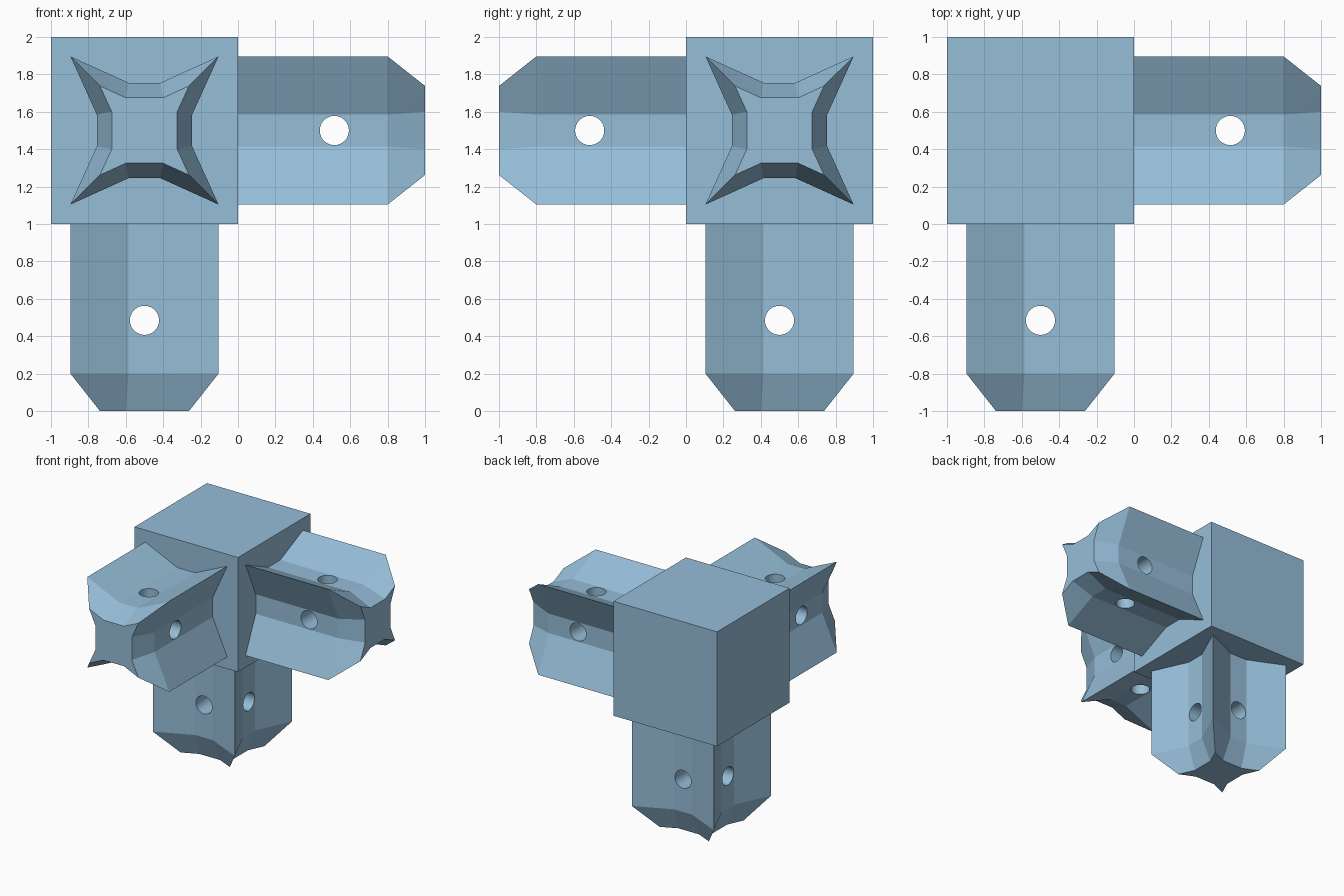
import bpy, bmesh, math
from mathutils import Matrix

if "Cube" in bpy.data.objects:
    bpy.data.objects.remove(bpy.data.objects["Cube"])

mat = bpy.data.materials.new("steel blue")
mat.diffuse_color = (0.305, 0.515, 0.693, 1)
mat.use_nodes = True
mat.node_tree.nodes["Principled BSDF"].inputs["Base Color"].default_value = mat.diffuse_color

STEPS = 5  # subdivisions of the twisted end taper


def star(corner, flat, half):
    """Four-cornered star outline with a flat in the middle of each side."""
    pts = []
    for k in range(4):
        c, s = round(math.cos(k * math.pi / 2)), round(math.sin(k * math.pi / 2))
        for x, y in ((corner, -corner), (flat, -half), (flat, half)):
            pts.append((x * c - y * s, x * s + y * c))
    fine = []
    for i, (x, y) in enumerate(pts):
        u, v = pts[(i + 1) % 12]
        fine += [(x + (u - x) * t / STEPS, y + (v - y) * t / STEPS) for t in range(STEPS)]
    return fine


def finish(name, bm):
    bmesh.ops.recalc_face_normals(bm, faces=bm.faces)
    me = bpy.data.meshes.new(name)
    bm.to_mesh(me)
    bm.free()
    me.materials.append(mat)
    ob = bpy.data.objects.new(name, me)
    bpy.context.collection.objects.link(ob)
    return ob


def prong(name, location, rotation):
    # Star-shaped plug pointing down, lofted into a smaller star at its end
    base, tip = star(0.396, 0.255, 0.085), star(0.238, 0.175, 0.1)
    levels = [(0.02, 0)] + [(-0.795 - 0.2 * t / STEPS, t / STEPS) for t in range(STEPS + 1)]
    bm = bmesh.new()
    rings = [[bm.verts.new((a + (c - a) * t, b + (d - b) * t, z))
              for (a, b), (c, d) in zip(base, tip)] for z, t in levels]
    n = len(base)
    for r, q in zip(rings, rings[1:]):
        for i in range(n):
            bm.faces.new((r[i], r[(i + 1) % n], q[(i + 1) % n], q[i]))
    bm.faces.new(rings[0])
    bm.faces.new(rings[-1])
    ob = finish(name, bm)

    # Crossed pin holes through both pairs of flats
    cutters = []
    for axis in "XY":
        bm = bmesh.new()
        bmesh.ops.create_cone(bm, cap_ends=True, segments=32, radius1=0.078, radius2=0.078, depth=1.2,
                              matrix=Matrix.Translation((0, 0, -0.51)) @ Matrix.Rotation(math.pi / 2, 4, axis))
        cut = finish("pin_hole_cutter", bm)
        cut.hide_render = True
        cutters.append(cut)
        mod = ob.modifiers.new("pin_hole", 'BOOLEAN')
        mod.operation, mod.solver, mod.object = 'DIFFERENCE', 'EXACT', cut
    bpy.ops.object.select_all(action='DESELECT')
    bpy.context.view_layer.objects.active = ob
    ob.select_set(True)
    for mod in list(ob.modifiers):
        bpy.ops.object.modifier_apply(modifier=mod.name)
    for cut in cutters:
        bpy.data.objects.remove(cut)
    bpy.ops.object.shade_smooth_by_angle(angle=math.radians(15))
    ob.location, ob.rotation_euler = location, rotation


# Corner block
bm = bmesh.new()
bmesh.ops.create_cube(bm, size=1, matrix=Matrix.Translation((-0.5, 0.5, 1.5)))
finish("corner_block", bm)

# Three prongs leaving the block at right angles
quarter = -math.pi / 2
prong("lower_prong", (-0.5, 0.5, 0.995), (0, 0, 0))
prong("right_prong", (0.005, 0.5, 1.5), (0, quarter, 0))
prong("front_prong", (-0.5, -0.005, 1.5), (quarter, 0, 0))
